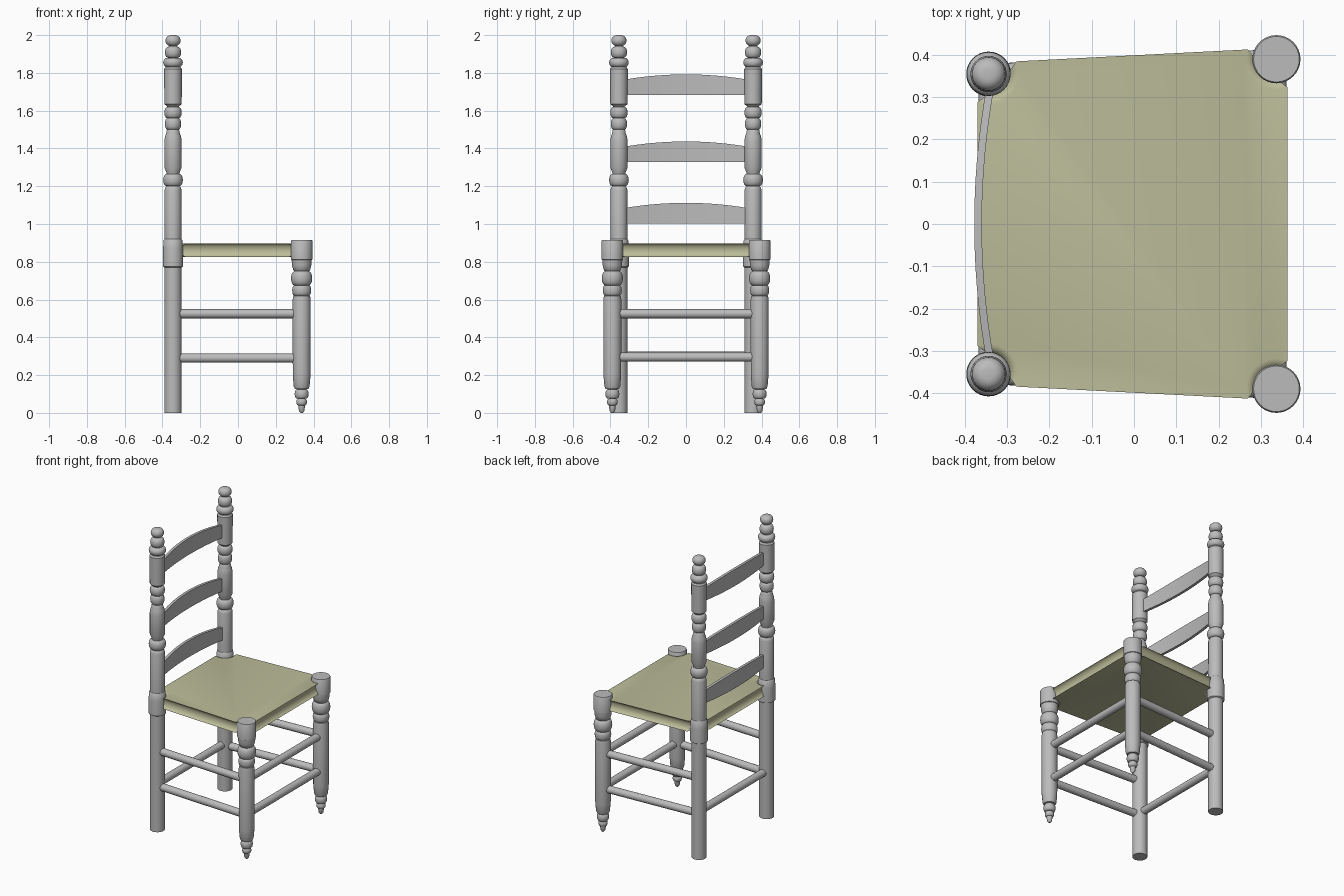
import bpy, bmesh, math
from mathutils import Vector

if "Cube" in bpy.data.objects:
    bpy.data.objects.remove(bpy.data.objects["Cube"], do_unlink=True)


def material(name, color):
    m = bpy.data.materials.new(name)
    m.use_nodes = True
    m.diffuse_color = color
    m.node_tree.nodes["Principled BSDF"].inputs["Base Color"].default_value = color
    return m


GREY = material("grey wood", (0.5, 0.5, 0.5, 1))
STRAW = material("pale straw", (0.5, 0.5, 0.32, 1))

BACK = Vector((-0.344, 0.355, 0))
FRONT = Vector((0.337, 0.39, 0))


def finish(name, bm, mat, angle=35):
    bmesh.ops.recalc_face_normals(bm, faces=bm.faces)
    mesh = bpy.data.meshes.new(name)
    bm.to_mesh(mesh)
    bm.free()
    mesh.materials.append(mat)
    ob = bpy.data.objects.new(name, mesh)
    bpy.context.collection.objects.link(ob)
    bpy.ops.object.select_all(action='DESELECT')
    bpy.context.view_layer.objects.active = ob
    ob.select_set(True)
    bpy.ops.object.shade_smooth_by_angle(angle=math.radians(angle))
    return ob


def bead(z0, z1, r, neck=0.03, steps=10):
    """Rounded bulge of a turned leg, as (radius, height) points."""
    mid, half = (z0 + z1) / 2, (z1 - z0) / 2
    return [(neck + (r - neck) * math.sin(math.pi * i / steps),
             mid - half * math.cos(math.pi * i / steps)) for i in range(steps + 1)]


def turned(name, centre, profile, sides=32):
    """Lathe a profile about a vertical axis."""
    bm = bmesh.new()
    rings = []
    for r, z in profile:
        rings.append([bm.verts.new((centre.x + r * math.cos(math.tau * i / sides),
                                    centre.y + r * math.sin(math.tau * i / sides), z))
                      for i in range(sides)])
    for a, b in zip(rings, rings[1:]):
        for i in range(sides):
            j = (i + 1) % sides
            bm.faces.new((a[i], a[j], b[j], b[i]))
    bm.faces.new(rings[0][::-1])
    bm.faces.new(rings[-1])
    return finish(name, bm, GREY)


def rod(name, a, b, r=0.024):
    bm = bmesh.new()
    bmesh.ops.create_cone(bm, cap_ends=True, segments=20, radius1=r, radius2=r,
                          depth=(b - a).length)
    turn = (b - a).to_track_quat('Z', 'Y')
    for v in bm.verts:
        v.co = turn @ v.co + (a + b) / 2
    return finish(name, bm, GREY)


# Turned profiles
post = ([(0.045, 0), (0.045, 0.77), (0.053, 0.775), (0.053, 0.87), (0.049, 0.915),
         (0.045, 0.92), (0.045, 1.18), (0.04, 1.195)]
        + bead(1.2, 1.265, 0.052, 0.034)
        + [(0.036, 1.275), (0.046, 1.3), (0.046, 1.44), (0.042, 1.465), (0.036, 1.48),
           (0.034, 1.495)]
        + bead(1.5, 1.56, 0.043) + bead(1.56, 1.62, 0.046)
        + [(0.034, 1.625), (0.046, 1.635), (0.047, 1.82), (0.04, 1.83)]
        + bead(1.83, 1.88, 0.052) + bead(1.88, 1.938, 0.043, 0.026)
        + [(0.024, 1.94)] + bead(1.942, 2.0, 0.04, 0.012))

leg = ([(0.006, 0), (0.014, 0.01), (0.018, 0.035)]
       + bead(0.04, 0.075, 0.028, 0.018) + bead(0.075, 0.125, 0.037, 0.024)
       + [(0.036, 0.127), (0.042, 0.14), (0.047, 0.2), (0.048, 0.6), (0.044, 0.62)]
       + bead(0.622, 0.675, 0.05, 0.04) + bead(0.675, 0.75, 0.056, 0.038)
       + [(0.044, 0.755), (0.051, 0.78), (0.053, 0.81), (0.057, 0.812),
          (0.057, 0.91), (0.054, 0.915)])

# Posts, legs and side stretchers, mirrored across the middle
for side, s in (("right", -1), ("left", 1)):
    flip = Vector((1, s, 1))
    turned("back_post_" + side, BACK * flip, post)
    turned("front_leg_" + side, FRONT * flip, leg)
    for level, z in (("lower", 0.29), ("upper", 0.525)):
        up = Vector((0, 0, z))
        rod(f"{level}_side_stretcher_{side}", BACK * flip + up, FRONT * flip + up)

# Cross stretchers: two at the front, one at the back
for name, p, z in (("lower_front_stretcher", FRONT, 0.295),
                   ("upper_front_stretcher", FRONT, 0.525),
                   ("back_stretcher", BACK, 0.302)):
    rod(name, Vector((p.x, -p.y, z)), Vector((p.x, p.y, z)))


# Bowed back slats with arched tops
def slat(name, z, n=24, thick=0.018):
    bm = bmesh.new()
    rows = []
    for i in range(n + 1):
        t = 2 * i / n - 1
        y, arch = 0.34 * t, 1 - t * t
        x = -0.328 - 0.032 * arch
        top = z + 0.079 + 0.03 * arch
        rows.append([bm.verts.new(c) for c in
                     ((x, y, z), (x, y, top), (x - thick, y, top), (x - thick, y, z))])
    for a, b in zip(rows, rows[1:]):
        for k in range(4):
            m = (k + 1) % 4
            bm.faces.new((a[k], a[m], b[m], b[k]))
    bm.faces.new(rows[0])
    bm.faces.new(rows[-1][::-1])
    return finish(name, bm, GREY)


for name, z in (("lower_slat", 1.003), ("middle_slat", 1.328), ("top_slat", 1.683)):
    slat(name, z)


# Woven seat: corners scooped around the posts, edges rolled
def seat_outline(roll, scoop=0.045, steps=10):
    """Outline pulled inward by roll, with concave corners."""
    pts = []
    corners = [(FRONT, 1), (BACK, 1), (BACK, -1), (FRONT, -1)]
    slope = math.atan2(FRONT.y - BACK.y, FRONT.x - BACK.x)
    for p, s in corners:
        r = scoop + roll
        sx = 1 if p.x > 0 else -1
        # arc from one inset edge to the other, in the upper half
        lean = slope if sx > 0 else -slope
        d = math.asin(roll / r)
        a0, a1 = -math.pi / 2 + d, -math.pi + lean - d
        arc = []
        for i in range(steps + 1):
            a = a0 + (a1 - a0) * (1 - i / steps)
            # keep the arc on the seat side of the edges
            arc.append((p.x + sx * r * math.cos(a + 0) if sx > 0 else p.x - r * math.cos(a),
                        s * (p.y + r * math.sin(a))))
        first_is_side = (sx > 0) == (s > 0)
        pts += arc[::-1] if first_is_side else arc
    return pts


bm = bmesh.new()
rings = []
half, mid, rolls = 0.035, 0.861, 10
for i in range(rolls + 1):
    a = math.pi * i / rolls - math.pi / 2
    outline = seat_outline(0.026 * (1 - math.cos(a)) + 0.0005)
    rings.append([bm.verts.new((x, y, mid + half * math.sin(a))) for x, y in outline])
for a, b in zip(rings, rings[1:]):
    for i in range(len(a)):
        j = (i + 1) % len(a)
        bm.faces.new((a[i], a[j], b[j], b[i]))
bm.faces.new(rings[0][::-1])
bm.faces.new(rings[-1])
finish("woven_seat", bm, STRAW, 40)
